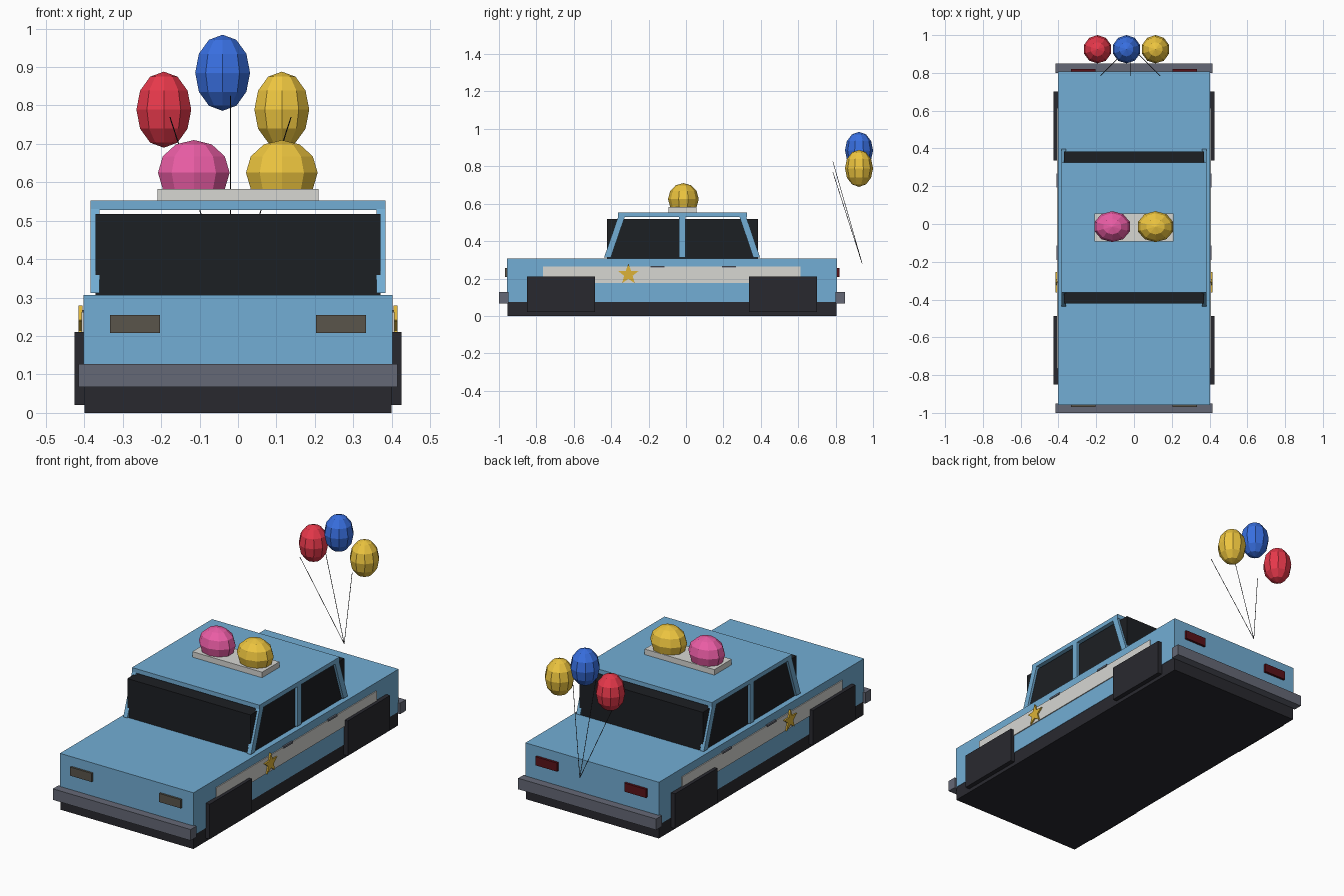
import bpy, bmesh, math
from mathutils import Vector

if "Cube" in bpy.data.objects:
    bpy.data.objects.remove(bpy.data.objects["Cube"])


def mat(name, *rgb):
    m = bpy.data.materials.new(name)
    m.diffuse_color = (*rgb, 1)
    m.use_nodes = True
    m.node_tree.nodes["Principled BSDF"].inputs["Base Color"].default_value = m.diffuse_color
    return m


BLUE = mat("body_blue", 0.17, 0.42, 0.66)
DARK = mat("dark", 0.022, 0.022, 0.028)
GLASS = mat("glass", 0.012, 0.014, 0.017)
STEEL = mat("bumper_grey", 0.13, 0.14, 0.18)
WHITE = mat("off_white", 0.68, 0.68, 0.65)
LAMP = mat("headlamp", 0.10, 0.09, 0.07)
TAIL = mat("tail_red", 0.10, 0.006, 0.01)
GOLD = mat("gold", 0.72, 0.45, 0.04)
YELLOW = mat("yellow", 0.85, 0.56, 0.05)
PINK = mat("pink", 0.83, 0.11, 0.38)
RED = mat("balloon_red", 0.80, 0.04, 0.07)
CYAN = mat("balloon_blue", 0.04, 0.16, 0.75)


def finish(name, bm, material):
    bmesh.ops.recalc_face_normals(bm, faces=bm.faces)
    me = bpy.data.meshes.new(name)
    bm.to_mesh(me)
    bm.free()
    me.materials.append(material)
    ob = bpy.data.objects.new(name, me)
    bpy.context.collection.objects.link(ob)
    return ob


def prism(name, profile, x0, x1, material):
    """Extrude a (y, z) outline from x0 to x1."""
    bm = bmesh.new()
    f = bm.faces.new([bm.verts.new((x0, y, z)) for y, z in profile])
    ext = bmesh.ops.extrude_face_region(bm, geom=[f])["geom"]
    bmesh.ops.translate(bm, vec=(x1 - x0, 0, 0),
                        verts=[v for v in ext if isinstance(v, bmesh.types.BMVert)])
    return finish(name, bm, material)


def box(name, x0, x1, y0, y1, z0, z1, material):
    return prism(name, [(y0, z0), (y1, z0), (y1, z1), (y0, z1)], x0, x1, material)


def mirrored(ob):
    ob.modifiers.new("mirror", "MIRROR").use_axis[0] = True
    return ob


def ball(name, centre, radii, material):
    bm = bmesh.new()
    bmesh.ops.create_uvsphere(bm, u_segments=10, v_segments=6, radius=1)
    bmesh.ops.scale(bm, vec=radii, verts=bm.verts)
    bmesh.ops.translate(bm, vec=centre, verts=bm.verts)
    return bm, name, material


def string(name, a, b):
    a, b = Vector(a), Vector(b)
    bm = bmesh.new()
    bmesh.ops.create_cone(bm, segments=5, radius1=0.0015, radius2=0.0015,
                          depth=(b - a).length, cap_ends=True)
    bm.transform((b - a).to_track_quat("Z", "Y").to_matrix().to_4x4())
    bmesh.ops.translate(bm, vec=(a + b) / 2, verts=bm.verts)
    finish(name, bm, DARK)


# Lower body, underside and bumpers
box("underbody", -0.40, 0.40, -0.955, 0.805, 0, 0.075, DARK)
box("body", -0.402, 0.402, -0.957, 0.807, 0.075, 0.307, BLUE)
box("front_bumper", -0.415, 0.415, -1.0, -0.95, 0.067, 0.127, STEEL)
box("rear_bumper", -0.415, 0.415, 0.80, 0.85, 0.067, 0.127, STEEL)

# Lamps
mirrored(box("headlamps", 0.203, 0.333, -0.968, -0.95, 0.208, 0.255, LAMP))
mirrored(box("tail_lamps", 0.203, 0.333, 0.80, 0.82, 0.208, 0.255, TAIL))

# Square wheels
for label, y in (("front", -0.669), ("rear", 0.519)):
    mirrored(box(label + "_wheels", 0.385, 0.425, y - 0.182, y + 0.182, 0.02, 0.21, DARK))

# Side stripes, door handles and stars
mirrored(box("side_stripes", 0.395, 0.407, -0.765, 0.613, 0.176, 0.263, WHITE))
for label, y in (("front", -0.152), ("rear", 0.23)):
    mirrored(box(label + "_door_handles", 0.40, 0.411, y - 0.038, y + 0.038,
                 0.258, 0.268, STEEL))
star = []
for i in range(10):
    a, r = math.pi / 2 + i * math.pi / 5, (0.057, 0.024)[i % 2]
    star.append((-0.308 + r * math.cos(a), 0.222 + r * math.sin(a)))
mirrored(prism("door_stars", star, 0.405, 0.415, GOLD))

# Cabin glass, pillars and roof
box("cabin_glass", -0.371, 0.371, -0.422, 0.385, 0.305, 0.518, GLASS)
box("roof", -0.384, 0.384, -0.363, 0.326, 0.528, 0.552, BLUE)
for label, y0, y1 in (("front", -0.42, -0.345), ("middle", -0.02, -0.02), ("rear", 0.378, 0.304)):
    w = 0.018
    mirrored(prism(label + "_pillars", [(y0 - w, 0.312), (y0 + w, 0.312),
                                        (y1 + w, 0.53), (y1 - w, 0.53)], 0.36, 0.384, BLUE))

# Roof light bar with two domes cut flat at the base
box("light_bar_base", -0.21, 0.21, -0.093, 0.056, 0.55, 0.582, WHITE)
for label, x, m in (("left_dome", -0.115, PINK), ("right_dome", 0.114, YELLOW)):
    bm, name, m = ball(label, (x, -0.014, 0.625), (0.098, 0.082, 0.085), m)
    cut = bmesh.ops.bisect_plane(bm, geom=bm.verts[:] + bm.edges[:] + bm.faces[:],
                                 plane_co=(0, 0, 0.575), plane_no=(0, 0, 1), clear_inner=True)
    bmesh.ops.holes_fill(bm, edges=[e for e in bm.edges if e.is_boundary])
    finish(name, bm, m)

# Balloons tied together behind the tail
for label, x, z, m, sx, sz in (("left", -0.193, 0.789, RED, -0.177, 0.77),
                               ("middle", -0.04, 0.885, CYAN, -0.02, 0.825),
                               ("right", 0.114, 0.789, YELLOW, 0.138, 0.77)):
    finish(*(lambda b: (b[1], b[0], b[2]))(
        ball(label + "_balloon", (x, 0.925, z), (0.075, 0.075, 0.099), m)))
    string(label + "_string", (-0.02, 0.942, 0.28), (sx, 0.785, sz))
